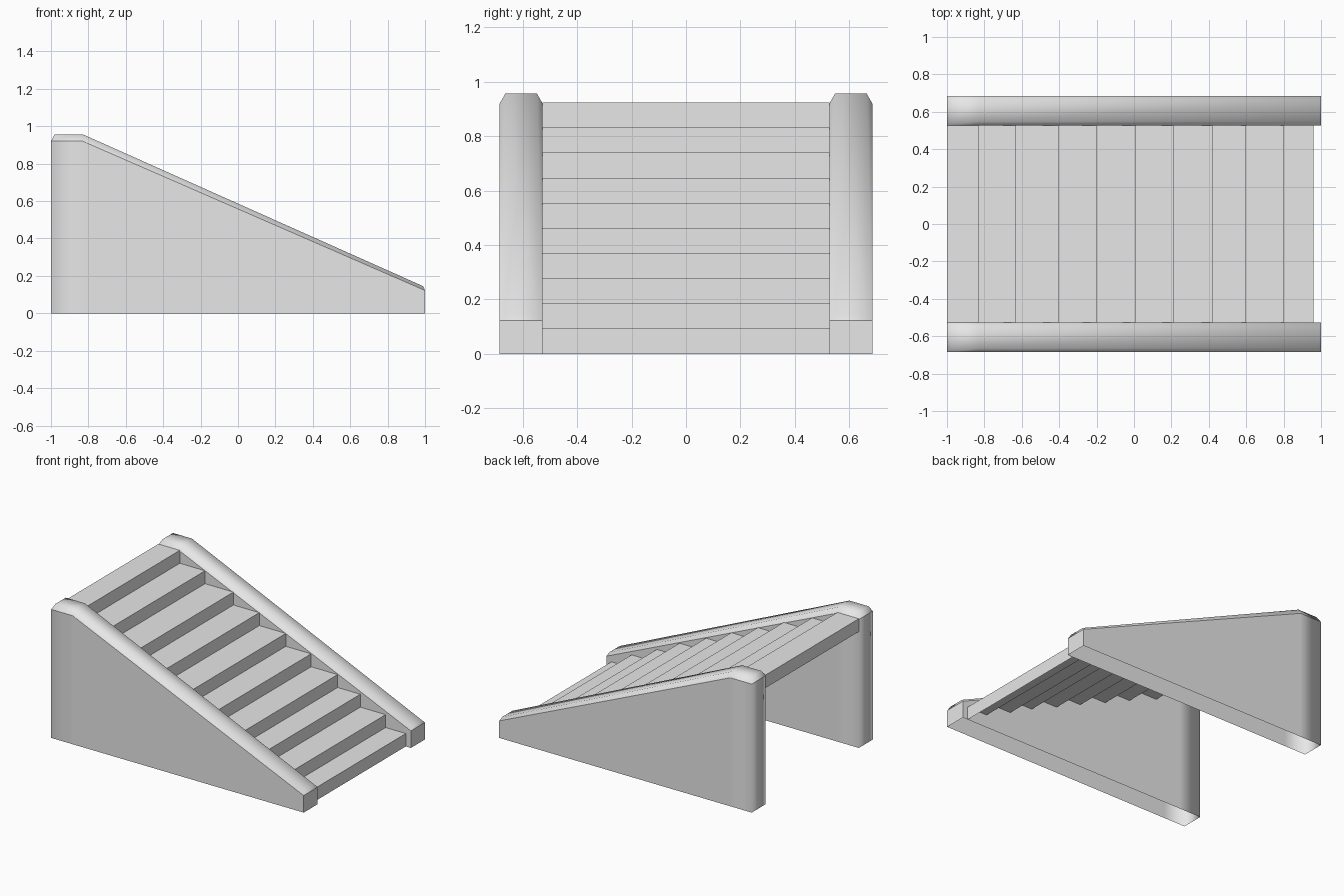
import bpy
import bmesh

cube = bpy.data.objects.get("Cube")
if cube:
    bpy.data.objects.remove(cube, do_unlink=True)

GREY = (0.8, 0.8, 0.8, 1.0)
stone = bpy.data.materials.new("plain_grey")
stone.use_nodes = True
stone.diffuse_color = GREY
for node in stone.node_tree.nodes:
    if node.type == "BSDF_PRINCIPLED":
        node.inputs["Base Color"].default_value = GREY


def finish(bm, name):
    """Turn a bmesh into a linked object with the grey material."""
    mesh = bpy.data.meshes.new(name)
    bm.to_mesh(mesh)
    bm.free()
    mesh.materials.append(stone)
    obj = bpy.data.objects.new(name, mesh)
    bpy.context.collection.objects.link(obj)
    return obj


def side_wall(name, y):
    """Hollow wall, open below, with a chamfered sloping cap."""
    half, inset = 0.079, 0.021
    base = [(-1, 0.92), (-0.83, 0.92), (1, 0.122)]
    cap = [(-0.98, 0.957), (-0.83, 0.957), (0.99, 0.145)]
    bm = bmesh.new()

    def ring(stations, w):
        near = [bm.verts.new((x, y - w, z)) for x, z in stations]
        far = [bm.verts.new((x, y + w, z)) for x, z in stations]
        return near + far[::-1]

    floor = ring([(x, 0) for x, z in base], half)
    shoulder = ring(base, half)
    crown = ring(cap, half - inset)
    for low, high in ((floor, shoulder), (shoulder, crown)):
        for i in range(6):
            j = (i + 1) % 6
            bm.faces.new((low[i], low[j], high[j], high[i]))
    # Cap top, one face per stretch
    for i in range(2):
        bm.faces.new((crown[i], crown[i + 1], crown[4 - i], crown[5 - i]))
    bm.normal_update()

    # Soft back corners and cap, crisp shoulder line and low end
    for face in bm.faces:
        face.smooth = True
    crisp = set(shoulder)
    for edge in bm.edges:
        a, b = edge.verts
        on_shoulder = a in crisp and b in crisp
        at_low_end = a.co.x > 0.999 and b.co.x > 0.999
        edge.smooth = not (on_shoulder or at_low_end)
    return finish(bm, name)


for name, y in (("front_wall", -0.606), ("back_wall", 0.606)):
    side_wall(name, y)

# Stairs: a folded sheet running down from the high end
nosings = [-0.83, -0.63, -0.405, -0.2, 0.01, 0.21, 0.42, 0.6, 0.8, 0.96]
rise = 0.0925
height = rise * len(nosings)
profile = [(-1, height - rise), (-1, height)]
for x in nosings:
    profile.append((x, height))
    height -= rise
    profile.append((x, max(height, 0)))

bm = bmesh.new()
rows = [[bm.verts.new((x, y, z)) for y in (-0.527, 0.527)] for x, z in profile]
for (a, b), (c, d) in zip(rows, rows[1:]):
    bm.faces.new((a, c, d, b))
bm.normal_update()
finish(bm, "stairs")
